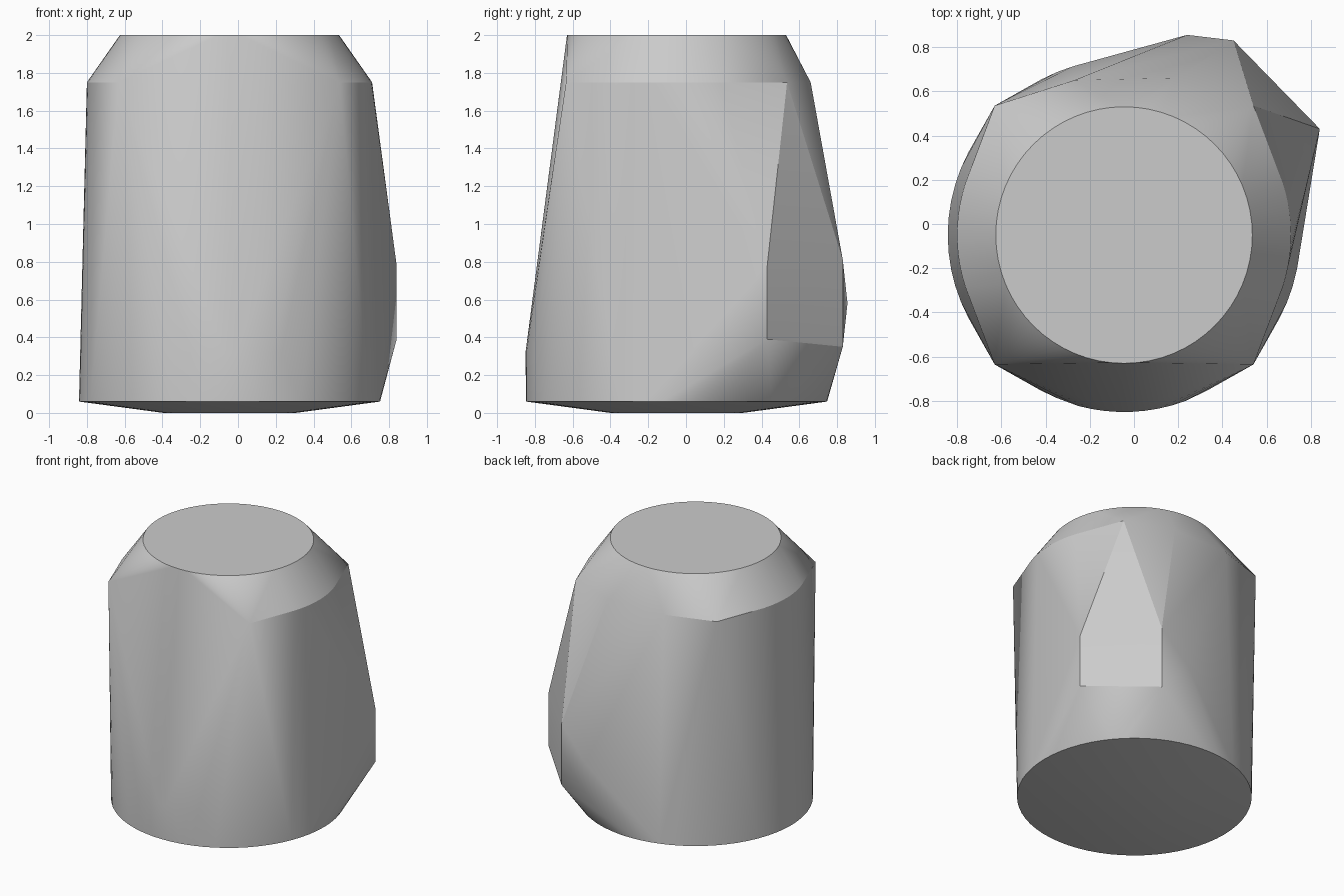
import bpy, bmesh, math

cube = bpy.data.objects.get("Cube")
if cube:
    bpy.data.objects.remove(cube, do_unlink=True)

CX, CY = -0.045, -0.05      # axis of the round body


def arc(radius, z, start=0, end=360, steps=64):
    """Points along a level arc around the body axis."""
    angles = [math.radians(start + (end - start) * i / steps) for i in range(steps + 1)]
    if end - start == 360:
        angles.pop()
    return [(CX + radius * math.cos(a), CY + radius * math.sin(a), z) for a in angles]


points = []
# Base: small foot disc, then the wide round rim
points += arc(0.35, 0.0, steps=32)
points += arc(0.797, 0.06)
# Upright lower front
points += arc(0.8, 0.32, 255, 290, 8)
# Shoulder: four square corners joined by shallow side and back arcs
points += [(CX + sx * 0.585, CY + sy * 0.585, 1.75) for sx in (-1, 1) for sy in (-1, 1)]
points += arc(0.755, 1.75, -18, 18, 10)
points += arc(0.755, 1.75, 162, 198, 10)
points += [(-0.27, 0.65, 1.75), (0.19, 0.66, 1.75)]
# Flat round top
points += arc(0.58, 2.0)
# Slanted panel bulging at the back corner
points += [(0.84, 0.43, z) for z in (0.39, 0.78)]
points += [(0.45, 0.83, z) for z in (0.35, 0.81)]
points += [(0.24, 0.855, 0.58)]

# Wrap everything in one taut skin
bm = bmesh.new()
for p in points:
    bm.verts.new(p)
hull = bmesh.ops.convex_hull(bm, input=bm.verts[:])
loose = [v for v in bm.verts if not v.link_faces]
bmesh.ops.delete(bm, geom=loose, context='VERTS')
bmesh.ops.dissolve_limit(bm, angle_limit=math.radians(0.5), verts=bm.verts[:], edges=bm.edges[:])
bmesh.ops.recalc_face_normals(bm, faces=bm.faces[:])

mesh = bpy.data.meshes.new("body")
bm.to_mesh(mesh)
bm.free()
body = bpy.data.objects.new("body", mesh)
bpy.context.collection.objects.link(body)

# Plain grey finish
grey = bpy.data.materials.new("plain grey")
grey.use_nodes = True
colour = (0.6, 0.6, 0.6, 1)
grey.diffuse_color = colour
grey.node_tree.nodes["Principled BSDF"].inputs["Base Color"].default_value = colour
mesh.materials.append(grey)

# Soft shading with crisp rims
bpy.ops.object.select_all(action='DESELECT')
body.select_set(True)
bpy.context.view_layer.objects.active = body
bpy.ops.object.shade_smooth_by_angle(angle=math.radians(20))
